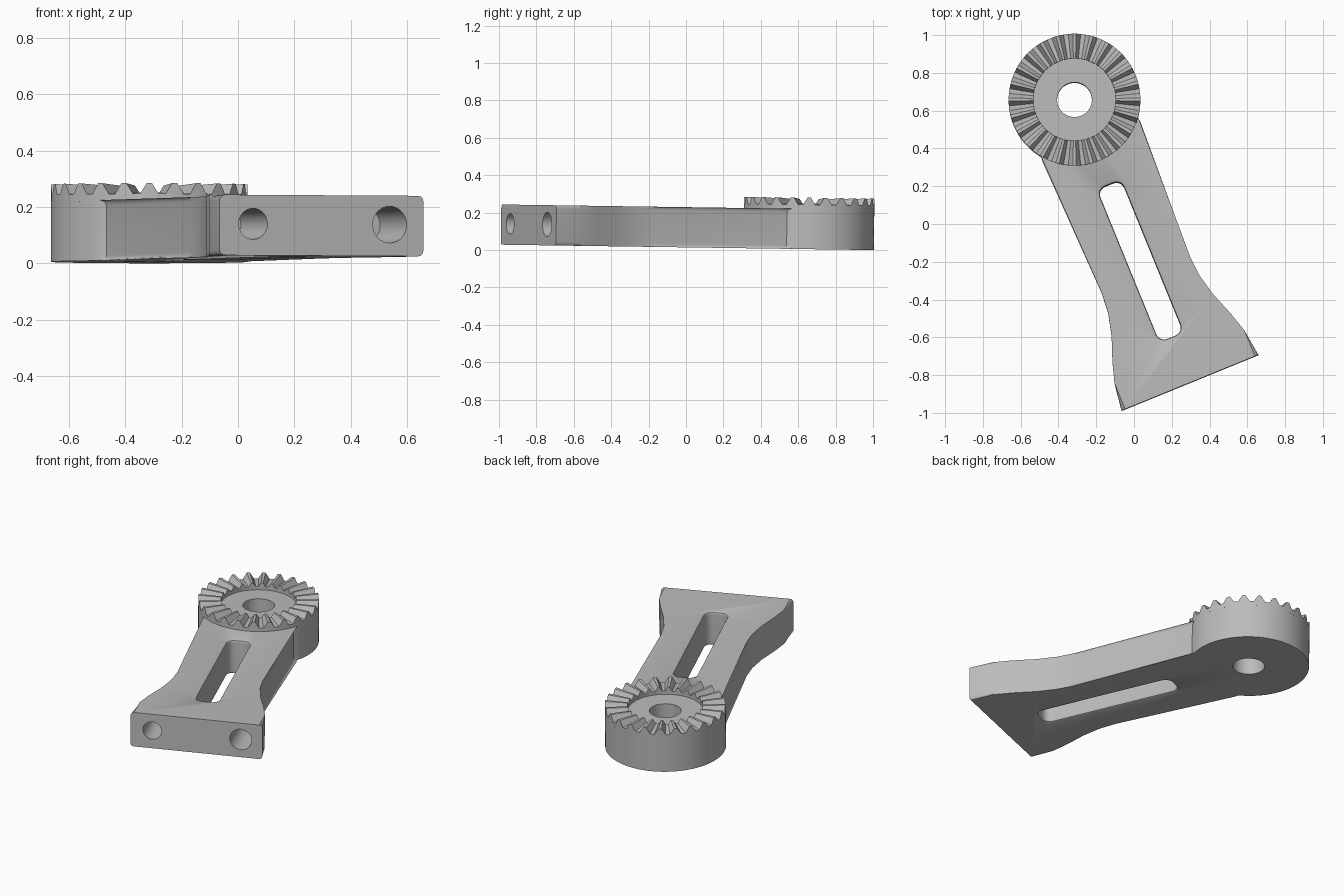
import bpy, bmesh, math
from mathutils import Matrix

cube = bpy.data.objects.get("Cube")
if cube:
    bpy.data.objects.remove(cube, do_unlink=True)

grey = bpy.data.materials.new("light_grey")
grey.use_nodes = True
COLOUR = (0.5, 0.5, 0.5, 1)
grey.diffuse_color = COLOUR
grey.node_tree.nodes["Principled BSDF"].inputs["Base Color"].default_value = COLOUR

R, THICK, HOLE, NECK = 0.349, 0.215, 0.092, 0.26
END = -1.618
YAW = math.radians(22.2)
NECK_Y = -math.sqrt(R * R - NECK * NECK)
# the arm is modelled along -y from the hub, then turned, moved and tilted slightly
PLACE = (Matrix.Translation((0, 0, 0.0145)) @ Matrix.Rotation(-0.0145, 4, 'X')
         @ Matrix.Translation((-0.315, 0.655, 0)) @ Matrix.Rotation(YAW, 4, 'Z'))


def make_object(name, bm):
    bmesh.ops.recalc_face_normals(bm, faces=bm.faces)
    mesh = bpy.data.meshes.new(name)
    bm.to_mesh(mesh)
    bm.free()
    mesh.materials.append(grey)
    obj = bpy.data.objects.new(name, mesh)
    bpy.context.collection.objects.link(obj)
    return obj


def loft(bm, loops, caps=True):
    rings = [[bm.verts.new(p) for p in loop] for loop in loops]
    n = len(rings[0])
    for a, b in zip(rings, rings[1:]):
        for i in range(n):
            j = (i + 1) % n
            bm.faces.new((a[i], a[j], b[j], b[i]))
    if caps:
        bm.faces.new(rings[0])
        bm.faces.new(rings[-1])


def rounded_rect(cx, cy, hx, hy, r, z, steps=6):
    pts = []
    for q, (sx, sy) in enumerate(((1, 1), (-1, 1), (-1, -1), (1, -1))):
        for k in range(steps + 1):
            a = math.pi / 2 * (q + k / steps)
            pts.append((cx + sx * (hx - r) + r * math.cos(a),
                        cy + sy * (hy - r) + r * math.sin(a), z))
    return pts


def cut(target, bm):
    cutter = make_object("cutter", bm)
    cutter.hide_render = True
    mod = target.modifiers.new("cut", 'BOOLEAN')
    mod.operation, mod.solver, mod.object = 'DIFFERENCE', 'EXACT', cutter
    bpy.context.view_layer.objects.active = target
    bpy.ops.object.modifier_apply(modifier=mod.name)
    bpy.data.objects.remove(cutter, do_unlink=True)


def cylinder(radius, depth, matrix, segments=32):
    bm = bmesh.new()
    bmesh.ops.create_cone(bm, cap_ends=True, segments=segments, radius1=radius,
                          radius2=radius, depth=depth, matrix=matrix)
    return bm


# arm body: flared arm joined to the round hub
flare = [(0.253, -1.0), (0.261, -1.11), (0.29, -1.23), (0.338, -1.36),
         (0.371, -1.47), (0.391, END)]
start = math.atan2(NECK_Y, NECK)
sweep = math.pi - 2 * start
ARC = 60
outline = [(R * math.cos(start + sweep * i / ARC), R * math.sin(start + sweep * i / ARC))
           for i in range(ARC + 1)]
outline += [(-x, y) for x, y in flare] + flare[::-1]
bm = bmesh.new()
loft(bm, [[(x, y, z) for x, y in outline] for z in (0, THICK)])


def is_rounded(edge):
    a, b = (v.co for v in edge.verts)
    if abs(a.z - b.z) > 0.01 or (a.y < END + 0.01 and b.y < END + 0.01):
        return False
    return a.z < 0.01 or max(a.y, b.y) < NECK_Y + 0.001


bmesh.ops.bevel(bm, geom=[e for e in bm.edges if is_rounded(e)], offset=0.02,
                segments=4, profile=0.5, affect='EDGES')
arm = make_object("arm_body", bm)

# long slot with softened rims
SOFT = 0.015
sections = [(-0.02, SOFT)]
for k in range(5):
    a = math.pi / 2 * k / 4
    sections.append((SOFT * math.sin(a), SOFT * (1 - math.sin(math.acos(1 - math.sin(a))))))
sections += [(THICK - z, off) for z, off in reversed(sections)]
bm = bmesh.new()
loft(bm, [rounded_rect(0, -0.922, 0.068 + o, 0.436 + o, 0.045 + o, z) for z, o in sections])
cut(arm, bm)

# hub bore and the two blind holes in the end face
cut(arm, cylinder(HOLE, 1, Matrix.Identity(4), 48))
for x, radius in ((-0.262, 0.055), (0.262, 0.065)):
    cut(arm, cylinder(radius, 0.5, Matrix.Translation((x, END, 0.112))
                      @ Matrix.Rotation(math.pi / 2, 4, 'X')))

# toothed ring with a recessed floor around the bore
TEETH, MID, AMP, INNER, FLOOR = 24, 0.256, 0.019, 0.218, 0.224
pitch = math.tau / TEETH
samples = [(t * pitch + f * pitch - YAW, s) for t in range(TEETH)
           for f, s in ((-0.1, 1), (0.1, 1), (0.36, -1), (0.64, -1))]


def ring_loop(radius, z, wave=0):
    return [(radius * math.cos(a), radius * math.sin(a), z + wave * s) for a, s in samples]


bm = bmesh.new()
loft(bm, [ring_loop(R, THICK - 0.005), ring_loop(R, MID, AMP),
          ring_loop(INNER, MID, AMP * INNER / R), ring_loop(INNER, FLOOR),
          ring_loop(HOLE, FLOOR), ring_loop(HOLE, THICK - 0.005),
          ring_loop(R, THICK - 0.005)], caps=False)
bmesh.ops.remove_doubles(bm, verts=bm.verts, dist=0.00001)
ring = make_object("toothed_ring", bm)

for obj in (arm, ring):
    obj.data.transform(PLACE)
    bpy.ops.object.select_all(action='DESELECT')
    obj.select_set(True)
    bpy.context.view_layer.objects.active = obj
    bpy.ops.object.shade_smooth_by_angle(angle=math.radians(30 if obj is arm else 20))
